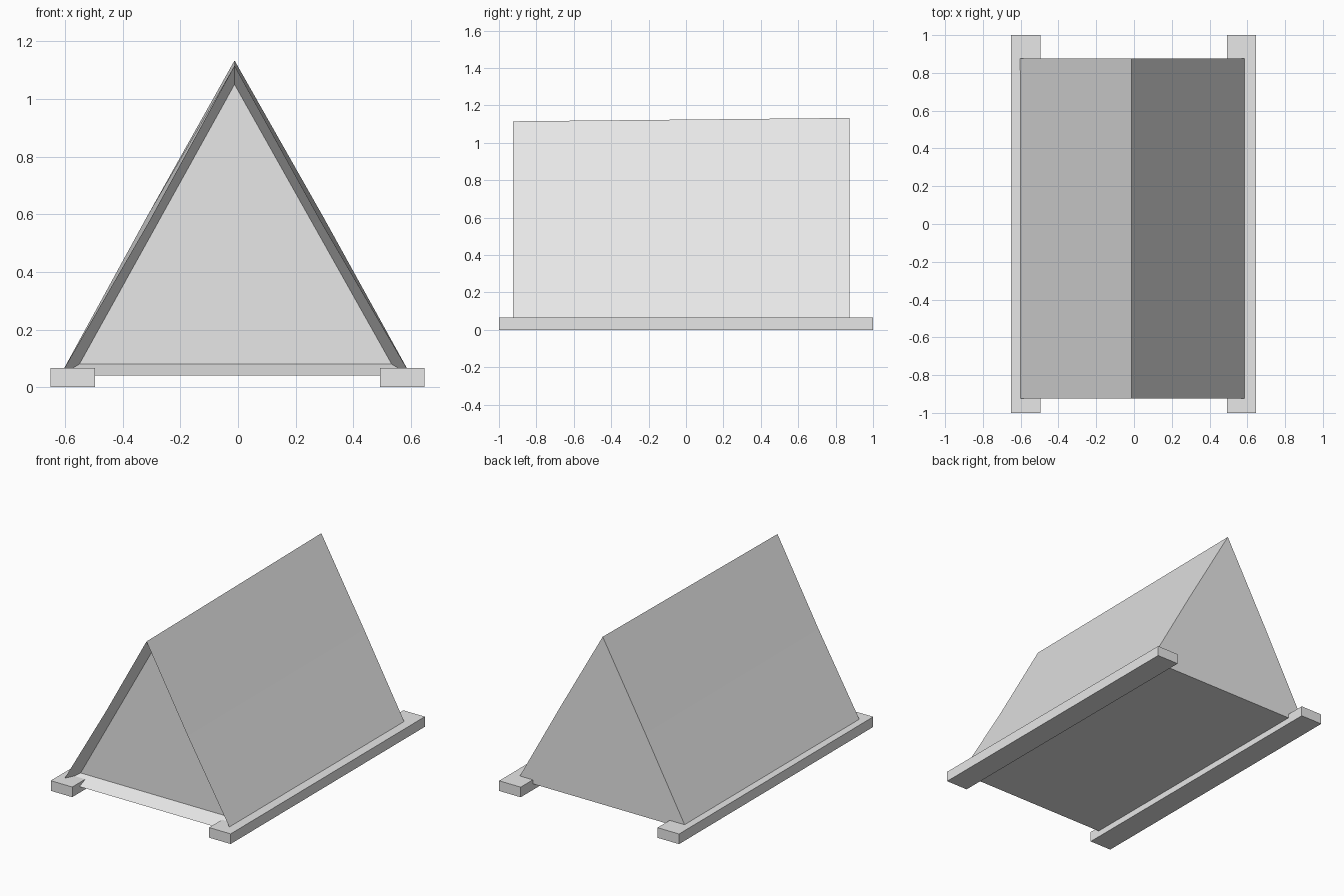
import bpy
import bmesh

cube = bpy.data.objects.get("Cube")
if cube:
    bpy.data.objects.remove(cube, do_unlink=True)

# Single plain material
grey = bpy.data.materials.new("light_grey")
grey.use_nodes = True
colour = (0.8, 0.8, 0.8, 1.0)
grey.diffuse_color = colour
grey.node_tree.nodes["Principled BSDF"].inputs["Base Color"].default_value = colour


def finish(name, bm):
    bmesh.ops.recalc_face_normals(bm, faces=bm.faces)
    mesh = bpy.data.meshes.new(name)
    bm.to_mesh(mesh)
    bm.free()
    mesh.materials.append(grey)
    obj = bpy.data.objects.new(name, mesh)
    bpy.context.collection.objects.link(obj)
    return obj


def box(name, low, high):
    bm = bmesh.new()
    bmesh.ops.create_cube(bm, size=1)
    for v in bm.verts:
        v.co = [a + (b - a) * (c + 0.5) for a, b, c in zip(low, high, v.co)]
    return finish(name, bm)


def ring(bm, y, ridge, base, left, right, bow):
    """Triangular section with a slightly bowed midpoint on each slope."""
    mid = (ridge + base) / 2
    centre = -0.012
    points = [(left, base), ((left + centre) / 2 - bow, mid), (centre, ridge),
              ((right + centre) / 2 + bow, mid), (right, base)]
    return [bm.verts.new((x, y, z)) for x, z in points]


def bridge(bm, a, b):
    for i in range(len(a)):
        j = (i + 1) % len(a)
        bm.faces.new((a[i], a[j], b[j], b[i]))


# Tent body: solid prism with a splayed recess at the front
bm = bmesh.new()
back = ring(bm, 0.875, 1.133, 0.04, -0.617, 0.6, 0.004)
front = ring(bm, -0.925, 1.115, 0.04, -0.617, 0.6, -0.008)
panel = ring(bm, -0.835, 1.05, 0.08, -0.55, 0.533, 0.0)
bridge(bm, back, front)
bridge(bm, front, panel)
bm.faces.new(back)
bm.faces.new(panel)
finish("tent_body", bm)

# Ground beams under both long sides
for name, x0, x1 in (("right_beam", -0.65, -0.495), ("left_beam", 0.492, 0.647)):
    box(name, (x0, -1, 0), (x1, 1, 0.066))
